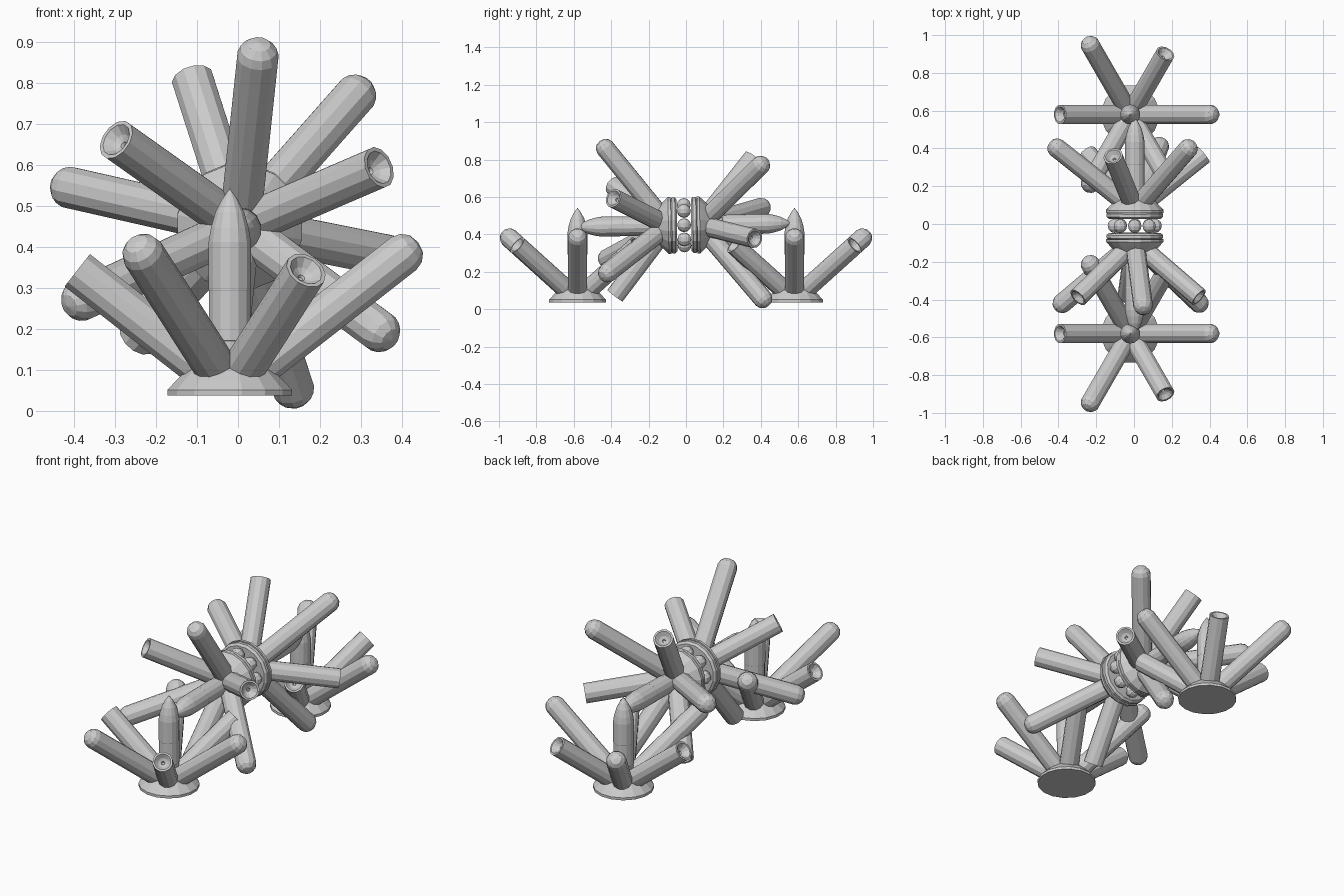
import bpy, bmesh, math
from mathutils import Matrix, Vector

if "Cube" in bpy.data.objects:
    bpy.data.objects.remove(bpy.data.objects["Cube"])

R = 0.052          # tube radius
ELEV = math.radians(38)


def lathe(name, profile, sides, matrix):
    """Revolve (radius, height) points around local z; zero radius makes a pole."""
    bm = bmesh.new()
    rings = []
    for r, h in profile:
        if r == 0:
            rings.append([bm.verts.new((0, 0, h))])
        else:
            rings.append([bm.verts.new((r * math.cos(2 * math.pi * (i + .5) / sides),
                                        r * math.sin(2 * math.pi * (i + .5) / sides), h))
                          for i in range(sides)])
    for a, b in zip(rings, rings[1:]):
        for i in range(sides):
            j = (i + 1) % sides
            if len(a) == 1:
                bm.faces.new((a[0], b[j], b[i]))
            elif len(b) == 1:
                bm.faces.new((a[i], a[j], b[0]))
            else:
                bm.faces.new((a[i], a[j], b[j], b[i]))
    bmesh.ops.recalc_face_normals(bm, faces=bm.faces)
    me = bpy.data.meshes.new(name)
    bm.to_mesh(me)
    bm.free()
    ob = bpy.data.objects.new(name, me)
    bpy.context.collection.objects.link(ob)
    ob.matrix_world = matrix
    return ob


HUB = [(0, 0), (.155, 0), (.155, .014), (.135, .035), (.105, .065), (.06, .095), (0, .105)]
SPIKE = [(0, .06), (.05, .06), (.05, .133), (.052, .135), (.052, .256), (.053, .258),
         (.053, .375), (.047, .41), (.036, .447), (.02, .478), (0, .505)]
PLUG = [(0, .09), (R, .09), (R, .538), (.045, .56), (.028, .577), (0, .583)]
SOCKET = [(0, .09), (R, .09), (R, .472), (.042, .472), (.025, .452),
          (.009, .443), (.006, .436), (0, .436)]


def burst(name, matrix, turn):
    """Domed hub with a central spike and six alternating plug/socket tubes."""
    lathe(name + "_hub", HUB, 16, matrix)
    lathe(name + "_spike", SPIKE, 14, matrix)
    for i in range(6):
        m = (matrix @ Matrix.Translation((0, 0, .015))
             @ Matrix.Rotation(math.radians(turn + 60 * i), 4, 'Z')
             @ Matrix.Rotation(math.pi / 2 - ELEV, 4, 'Y'))
        kind = "socket" if i % 2 else "plug"
        lathe(f"{name}_{kind}_tube_{i}", SOCKET if i % 2 else PLUG, 12, m)


# two upright bursts, front and back
for label, y in (("front_base", -.58), ("back_base", .58)):
    burst(label, Matrix.Translation((-.02, y, .037)), 0)

# centre pair, back to back on a slightly tilted horizontal axis
centre = Matrix.Translation((.004, -.01, .449)) @ Matrix.Rotation(math.radians(1), 4, 'X')
front = centre @ Matrix.Translation((0, -.07, 0)) @ Matrix.Rotation(math.pi / 2, 4, 'X')
back = centre @ Matrix.Translation((0, .07, 0)) @ Matrix.Rotation(-math.pi / 2, 4, 'X')
burst("centre_front", front, 84)
burst("centre_back", back, -48)

# bearing between them: two races and a ring of balls
for label, m in (("front_race", front), ("back_race", back)):
    lathe(label, [(0, -.032), (.14, -.032), (.152, -.022), (.152, -.006), (.145, 0), (0, 0)], 16, m)
BALL = [(.037 * math.sin(math.pi * k / 6) if 0 < k < 6 else 0, -.037 * math.cos(math.pi * k / 6))
        for k in range(7)]
for i in range(8):
    a = math.pi * i / 4
    m = centre @ Matrix.Translation((.108 * math.cos(a), 0, .108 * math.sin(a)))
    lathe(f"bearing_ball_{i}", BALL, 10, m @ Matrix.Rotation(math.pi / 2, 4, 'X'))
